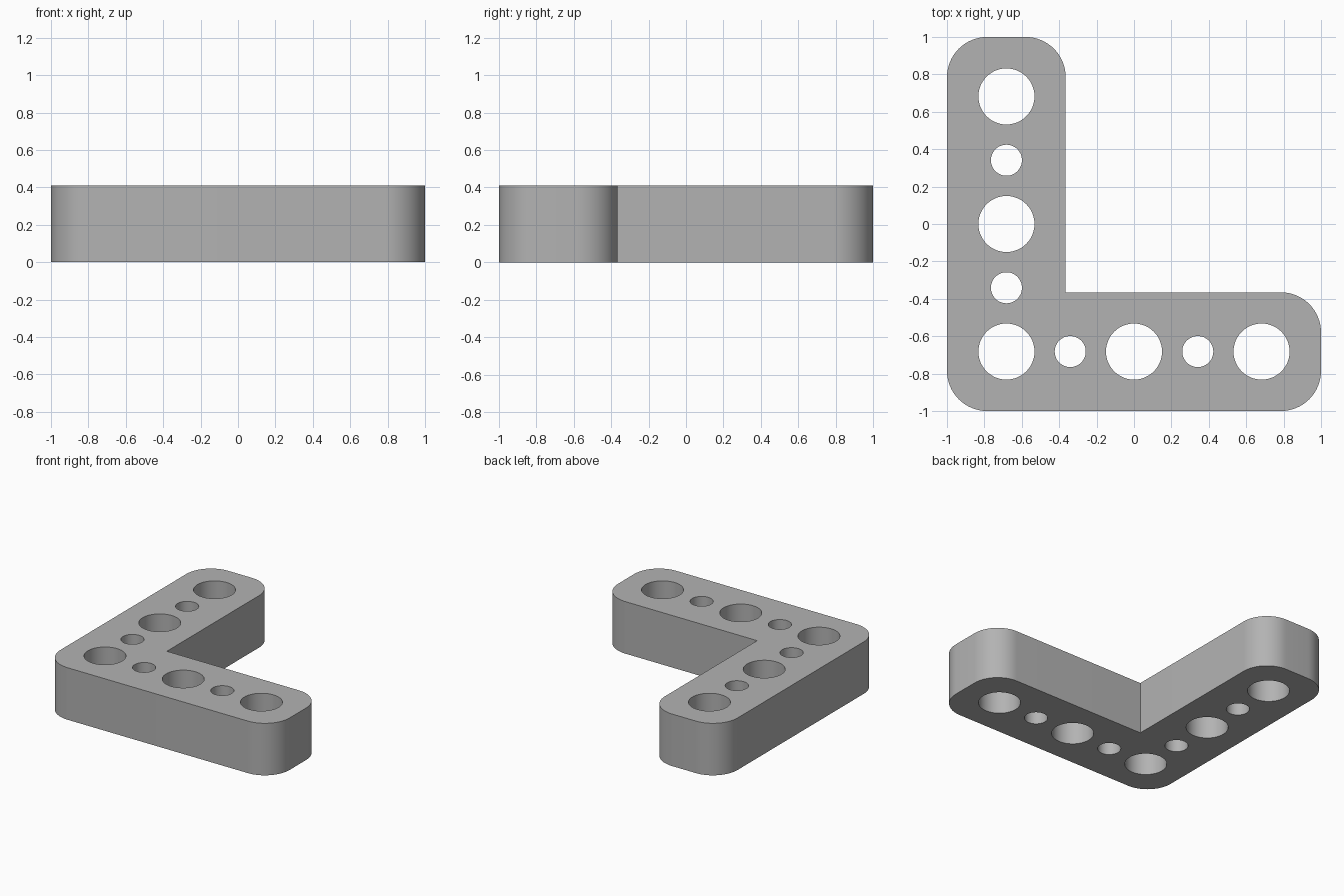
import bpy
import bmesh
from math import cos, sin, pi, radians
from mathutils import Vector

cube = bpy.data.objects.get("Cube")
if cube:
    bpy.data.objects.remove(cube, do_unlink=True)

HEIGHT = 0.41
INNER = -0.365      # inner edge of both arms
CORNER = 0.215      # rounded outer corners
PITCH = 0.341       # spacing of the holes
BIG, SMALL = 0.15, 0.083


def arc(cx, cy, r, start, sweep, steps):
    return [Vector((cx + r * cos(start + sweep * i / steps),
                    cy + r * sin(start + sweep * i / steps), 0))
            for i in range(steps + 1)]


def add_loop(bm, points):
    verts = [bm.verts.new(p) for p in points]
    for a, b in zip(verts, verts[1:] + verts[:1]):
        bm.edges.new((a, b))


def rounded(x, y, sx, sy, start):
    """Quarter round inside the corner at x, y, which points along sx, sy."""
    return arc(x - sx * CORNER, y - sy * CORNER, CORNER, start, pi / 2, 16)


bm = bmesh.new()

# L-shaped outline, counter-clockwise
outline = rounded(-1, -1, -1, -1, pi)
outline += rounded(1, -1, 1, -1, -pi / 2)
outline += rounded(1, INNER, 1, 1, 0)
outline.append(Vector((INNER, INNER, 0)))
outline += rounded(INNER, 1, 1, 1, 0)
outline += rounded(-1, 1, -1, 1, pi / 2)
add_loop(bm, outline)

# Alternating large and small holes, sharing the corner hole
row = [i * PITCH for i in range(-2, 3)]
centres = [(x, row[0], i) for i, x in enumerate(row)]
centres += [(row[0], y, i) for i, y in enumerate(row) if i > 0]
for x, y, i in centres:
    add_loop(bm, arc(x, y, SMALL if i % 2 else BIG, 0, 2 * pi, 48)[:-1])

# Fill the plate around the holes and raise it
bmesh.ops.triangle_fill(bm, edges=bm.edges[:], use_beauty=True, normal=(0, 0, 1))
raised = bmesh.ops.extrude_face_region(bm, geom=bm.faces[:], use_keep_orig=True)
top = [v for v in raised["geom"] if isinstance(v, bmesh.types.BMVert)]
bmesh.ops.translate(bm, verts=top, vec=(0, 0, HEIGHT))
bmesh.ops.recalc_face_normals(bm, faces=bm.faces[:])

mesh = bpy.data.meshes.new("corner_beam")
bm.to_mesh(mesh)
bm.free()
beam = bpy.data.objects.new("corner_beam", mesh)
bpy.context.collection.objects.link(beam)

# Plain grey finish
grey = bpy.data.materials.new("grey")
grey.use_nodes = True
colour = (0.45, 0.45, 0.45, 1)
grey.diffuse_color = colour
grey.node_tree.nodes["Principled BSDF"].inputs["Base Color"].default_value = colour
mesh.materials.append(grey)

# Smooth round walls with crisp rims
bpy.ops.object.select_all(action="DESELECT")
beam.select_set(True)
bpy.context.view_layer.objects.active = beam
bpy.ops.object.shade_smooth_by_angle(angle=radians(30))
